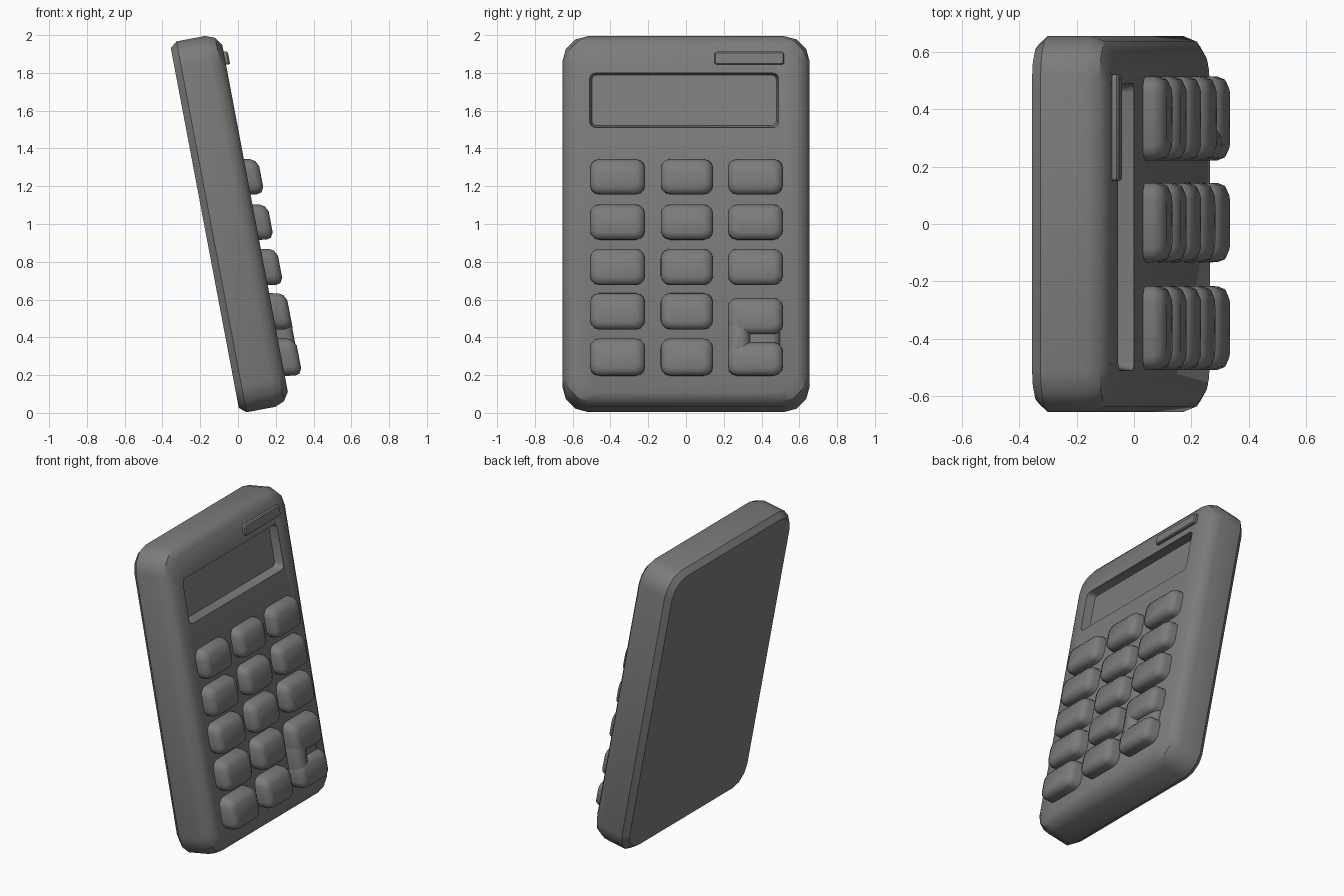
import bpy, bmesh, math

if "Cube" in bpy.data.objects:
    bpy.data.objects.remove(bpy.data.objects["Cube"])

TILT = math.radians(10.7)
S, C = math.sin(TILT), math.cos(TILT)

grey = bpy.data.materials.new("dark_grey")
grey.diffuse_color = (0.2, 0.2, 0.2, 1)
grey.use_nodes = True
grey.node_tree.nodes["Principled BSDF"].inputs["Base Color"].default_value = grey.diffuse_color


def body_point(y, u, n):
    """Point in the leaning body frame: u runs up the body, n out of its face."""
    return (n * C - u * S, y, u * C + n * S)


def face_point(y, z, n):
    """Point at a given height, on the plane n out of the body."""
    return ((n - z * S) / C, y, z)


def rounded_rect(y0, y1, v0, v1, r, seg):
    pts = []
    centres = [(y1 - r, v1 - r), (y0 + r, v1 - r), (y0 + r, v0 + r), (y1 - r, v0 + r)]
    for q, (cy, cv) in enumerate(centres):
        for i in range(seg + 1):
            a = math.pi / 2 * (q + i / seg)
            pts.append((cy + r * math.cos(a), cv + r * math.sin(a)))
    return pts


def slab(name, y0, y1, v0, v1, r, levels, place=face_point, seg=3):
    """Rounded rectangle lofted through (n, inset) levels."""
    bm = bmesh.new()
    rings = []
    for n, inset in levels:
        outline = rounded_rect(y0 + inset, y1 - inset, v0 + inset, v1 - inset,
                               max(r - inset * 0.5, 0.004), seg)
        rings.append([bm.verts.new(place(y, v, n)) for y, v in outline])
    count = len(rings[0])
    for a, b in zip(rings, rings[1:]):
        for i in range(count):
            j = (i + 1) % count
            bm.faces.new((a[i], a[j], b[j], b[i]))
    bm.faces.new(rings[0][::-1])
    bm.faces.new(rings[-1])
    bmesh.ops.recalc_face_normals(bm, faces=bm.faces)
    mesh = bpy.data.meshes.new(name)
    bm.to_mesh(mesh)
    bm.free()
    mesh.materials.append(grey)
    obj = bpy.data.objects.new(name, mesh)
    bpy.context.collection.objects.link(obj)
    return obj


def smooth(obj, angle=35):
    bpy.ops.object.select_all(action='DESELECT')
    obj.select_set(True)
    bpy.context.view_layer.objects.active = obj
    bpy.ops.object.shade_smooth_by_angle(angle=math.radians(angle))


def key(name, y0, y1, z0, z1, drop=0.0):
    top = 0.378 - 0.02 * (z0 + z1) / 2 - drop
    smooth(slab(name, y0, y1, z0, z1, 0.05,
                [(0.2, 0), (top - 0.04, 0.002), (top - 0.015, 0.012), (top, 0.04)]), 50)


# Case with softened edges
case = slab("case", -0.655, 0.655, -0.005, 1.993, 0.14,
            [(0.009, 0.03), (0.045, 0.0), (0.2, 0.0), (0.25, 0.02), (0.28, 0.065)],
            body_point)

# Sunken display
cutter = slab("display_cutter", -0.51, 0.49, 1.51, 1.8, 0.03, [(0.225, 0.012), (0.28, 0), (0.4, 0)])
cutter.hide_render = True
cut = case.modifiers.new("display", 'BOOLEAN')
cut.operation = 'DIFFERENCE'
cut.solver = 'EXACT'
cut.object = cutter
bpy.context.view_layer.objects.active = case
bpy.ops.object.modifier_apply(modifier=cut.name)
bpy.data.objects.remove(cutter)
smooth(case)

# Raised strip above the display
smooth(slab("top_strip", 0.15, 0.52, 1.845, 1.912, 0.012,
            [(0.2, 0), (0.295, 0), (0.302, 0.006)]))

# Keypad; the last column ends in a tall notched key
columns = [(-0.51, -0.215), (-0.135, 0.145), (0.22, 0.515)]
rows = [(1.155, 1.345), (0.915, 1.105), (0.675, 0.87), (0.44, 0.635), (0.195, 0.395)]
for r, (z0, z1) in enumerate(rows):
    for c, (y0, y1) in enumerate(columns):
        if c < 2 or r < 3:
            key(f"key_{r + 1}_{c + 1}", y0, y1, z0, z1)
key("tall_key_upper", 0.22, 0.515, 0.415, 0.61)
key("tall_key_lower", 0.22, 0.515, 0.195, 0.375)
key("tall_key_bridge", 0.22, 0.34, 0.25, 0.55, 0.004)
key("tall_key_web", 0.23, 0.5, 0.3, 0.5, 0.045)
